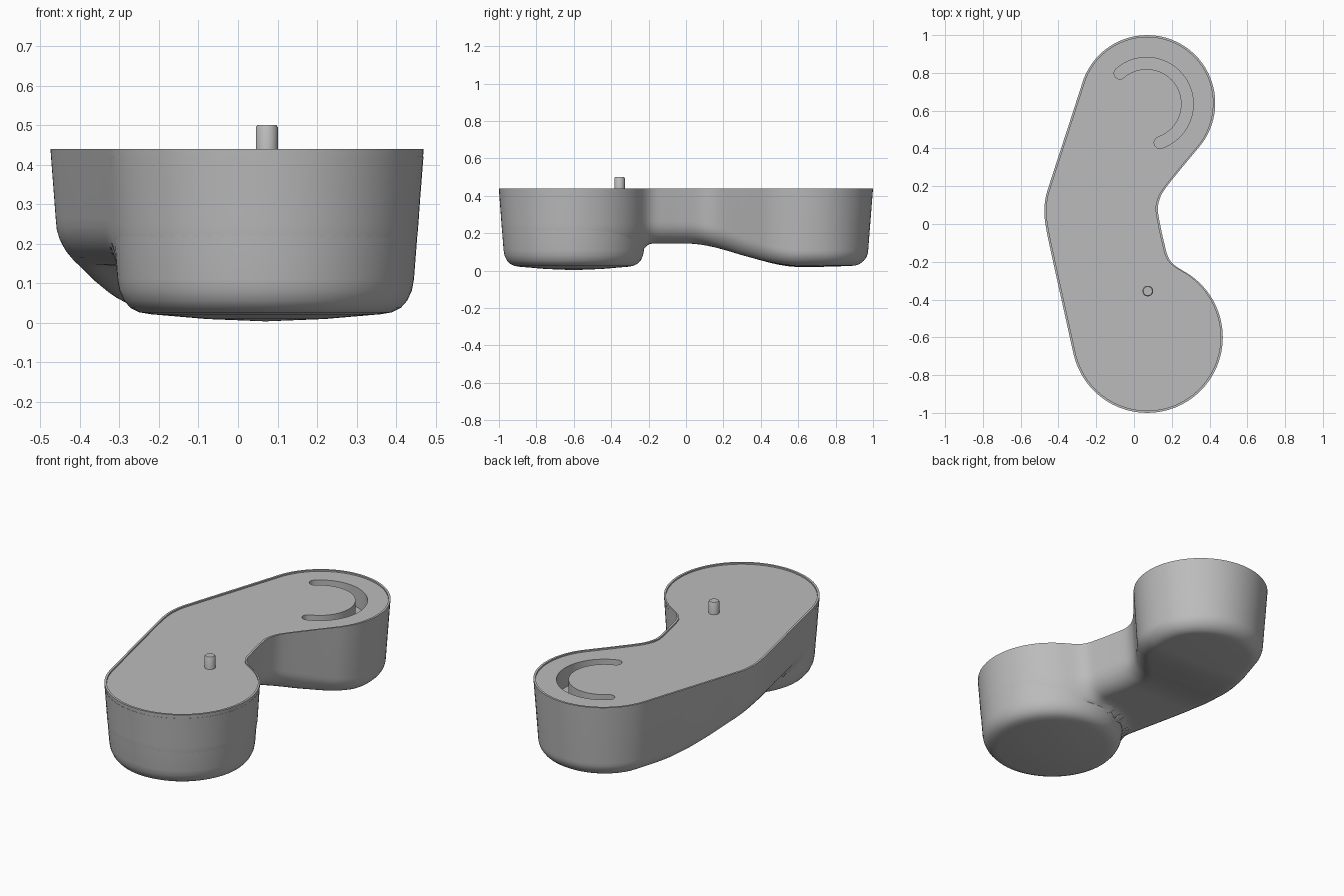
import bpy, bmesh, math
from mathutils import Vector

if "Cube" in bpy.data.objects:
    bpy.data.objects.remove(bpy.data.objects["Cube"], do_unlink=True)

TOP = 0.44
FRONT, BACK = Vector((0.07, -0.6)), Vector((0.07, 0.64))
R_FRONT, R_BACK = 0.40, 0.36
Y0, Y1 = -0.69, 0.77

grey = bpy.data.materials.new("plain grey")
grey.use_nodes = True
grey.diffuse_color = (0.5, 0.5, 0.5, 1)
grey.node_tree.nodes["Principled BSDF"].inputs["Base Color"].default_value = (0.5, 0.5, 0.5, 1)


def make_object(name, bm):
    bmesh.ops.remove_doubles(bm, verts=bm.verts, dist=0.0001)
    bmesh.ops.recalc_face_normals(bm, faces=bm.faces)
    mesh = bpy.data.meshes.new(name)
    bm.to_mesh(mesh)
    bm.free()
    mesh.materials.append(grey)
    obj = bpy.data.objects.new(name, mesh)
    bpy.context.collection.objects.link(obj)
    return obj


def activate(obj):
    bpy.ops.object.select_all(action='DESELECT')
    obj.select_set(True)
    bpy.context.view_layer.objects.active = obj


def smooth(obj):
    activate(obj)
    bpy.ops.object.shade_smooth_by_angle(angle=math.radians(35))


def lathe(name, profile, centre, steps):
    bm = bmesh.new()
    vs = [bm.verts.new((centre[0] + r, centre[1], z)) for r, z in profile]
    edges = [bm.edges.new(pair) for pair in zip(vs, vs[1:])]
    bmesh.ops.spin(bm, geom=vs + edges, cent=(centre[0], centre[1], 0), axis=(0, 0, 1),
                   angle=math.tau, steps=steps)
    obj = make_object(name, bm)
    smooth(obj)
    return obj


def curve_through(knots, y):
    # smooth cubic through (y, x) knots
    n = len(knots)
    i = max(k for k in range(n - 1) if k == 0 or knots[k][0] <= y)

    def slope(k):
        a, b = knots[max(k - 1, 0)], knots[min(k + 1, n - 1)]
        return (b[1] - a[1]) / (b[0] - a[0])
    (ya, xa), (yb, xb) = knots[i], knots[i + 1]
    h = yb - ya
    t = (y - ya) / h
    return ((2*t**3 - 3*t**2 + 1) * xa + (t**3 - 2*t**2 + t) * h * slope(i)
            + (3*t**2 - 2*t**3) * xb + (t**3 - t**2) * h * slope(i + 1))


LEFT_EDGE = [(-0.69, -0.32), (-0.4, -0.384), (-0.1, -0.45), (0, -0.469), (0.07, -0.475),
             (0.14, -0.468), (0.2, -0.451), (0.48, -0.36), (0.77, -0.266)]
BAY_EDGE = [(-0.25, 0.264), (-0.22, 0.216), (-0.18, 0.183), (-0.1, 0.16), (0, 0.138),
            (0.08, 0.126), (0.13, 0.135), (0.18, 0.16), (0.3, 0.255), (0.42, 0.355)]


def right_edge(y):
    if y < -0.25:
        return FRONT.x + math.sqrt(R_FRONT**2 - (y - FRONT.y)**2)
    if y > 0.42:
        return BACK.x + math.sqrt(R_BACK**2 - (y - BACK.y)**2)
    return curve_through(BAY_EDGE, y)


def base_height(y):
    t = min(max(y / 0.6, 0), 1)
    return 0.145 - 0.125 * t * t * (3 - 2 * t)


def underside(p):
    # bridge height, domed rear lobe, cove against the front cup
    z = base_height(p.y)
    if p.y > 0.3:
        z += min(0.012, 0.1 * (p - BACK).length_squared) * min((p.y - 0.3) / 0.2, 1)
    gap = (p - FRONT).length - 0.378
    if gap < 0.04:
        z -= 0.04 - math.sqrt(0.04**2 - (0.04 - max(gap, 0))**2)
    return z


# outline: pairs of (edge point, spine point), counter-clockwise
ROWS = 80
ys = [Y0 + (Y1 - Y0) * i / ROWS for i in range(ROWS + 1)]
lefts = [Vector((curve_through(LEFT_EDGE, y), y)) for y in ys]
rights = [Vector((right_edge(y), y)) for y in ys]
spine = [(a + b) / 2 for a, b in zip(lefts, rights)]


def end_arc(centre, radius, y, hub):
    a = math.asin((y - centre.y) / radius)
    b = math.pi - a if a > 0 else -math.pi - a
    first, last = (a, b) if a > 0 else (b, a)
    pts = []
    for i in range(1, 28):
        t = first + (last - first) * i / 28
        pts.append((centre + radius * Vector((math.cos(t), math.sin(t))), hub))
    return pts


outline = (list(zip(rights, spine)) + end_arc(BACK, R_BACK, Y1, spine[-1])
           + list(zip(lefts, spine))[::-1] + end_arc(FRONT, R_FRONT, Y0, spine[0]))


def inset(p, s, d):
    return s + (p - s) * (1 - d / (p - s).length)


def column(p, s):
    # one strip from the lid, over the rim, down the wall and under to the spine
    rim = inset(p, s, 0.012)
    pts = [rim.to_3d() + Vector((0, 0, TOP - 0.008)), rim.to_3d() + Vector((0, 0, TOP)),
           p.to_3d() + Vector((0, 0, TOP))]
    floor = base_height(p.y)
    radius = 0.08 + 0.32 * (floor - 0.02)
    draft = 0.076 * (TOP - floor - radius)
    for i in range(9):
        a = math.pi / 2 * i / 8
        q = inset(p, s, draft + radius * (1 - math.cos(a)))
        pts.append(Vector((q.x, q.y, underside(q) + radius * (1 - math.sin(a)))))
    edge = q
    for i in range(1, 9):
        q = edge.lerp(s, i / 8)
        pts.append(Vector((q.x, q.y, underside(q))))
    return pts


# main body
bm = bmesh.new()
columns = [[bm.verts.new(v) for v in column(p, s)] for p, s in outline]
for a, b in zip(columns, columns[1:] + columns[:1]):
    for i in range(len(a) - 1):
        bm.faces.new((a[i], b[i], b[i + 1], a[i + 1]))
bm.faces.new([c[0] for c in columns])
body = make_object("main_body", bm)

# curved slot cut into the lid
bm = bmesh.new()
mid, half = 0.216, 0.031
centre = Vector((0.067, 0.635))
start, end = math.radians(-71), math.radians(131)


def polar(r, a):
    return Vector((math.cos(a), math.sin(a))) * r


loop = [centre + polar(mid + half, start + (end - start) * i / 40) for i in range(41)]
loop += [centre + polar(mid, end) + polar(half, end + math.pi * i / 8) for i in range(1, 8)]
loop += [centre + polar(mid - half, end + (start - end) * i / 40) for i in range(41)]
loop += [centre + polar(mid, start) + polar(half, start + math.pi + math.pi * i / 8)
         for i in range(1, 8)]
face = bm.faces.new([bm.verts.new((p.x, p.y, 0.32)) for p in loop])
raised = bmesh.ops.extrude_face_region(bm, geom=[face])["geom"]
bmesh.ops.translate(bm, vec=(0, 0, 0.2),
                    verts=[g for g in raised if isinstance(g, bmesh.types.BMVert)])
cutter = make_object("slot_cutter", bm)
cutter.hide_render = True
cut = body.modifiers.new("slot", 'BOOLEAN')
cut.operation = 'DIFFERENCE'
cut.solver = 'EXACT'
cut.object = cutter
activate(body)
bpy.ops.object.modifier_apply(modifier="slot")
bpy.data.objects.remove(cutter, do_unlink=True)
smooth(body)

# round front cup
lathe("front_cup", [(0, 0.42), (0.3995, 0.42), (0.387, 0.26), (0.3755, 0.11), (0.37, 0.08),
                    (0.358, 0.055), (0.342, 0.037), (0.32, 0.026), (0.29, 0.021),
                    (0.15, 0.009), (0, 0.003)], FRONT, 72)

# small pin on the lid
lathe("pin", [(0, 0.5), (0.024, 0.5), (0.028, 0.494), (0.028, 0.4), (0, 0.4)],
      (0.073, -0.355), 32)
